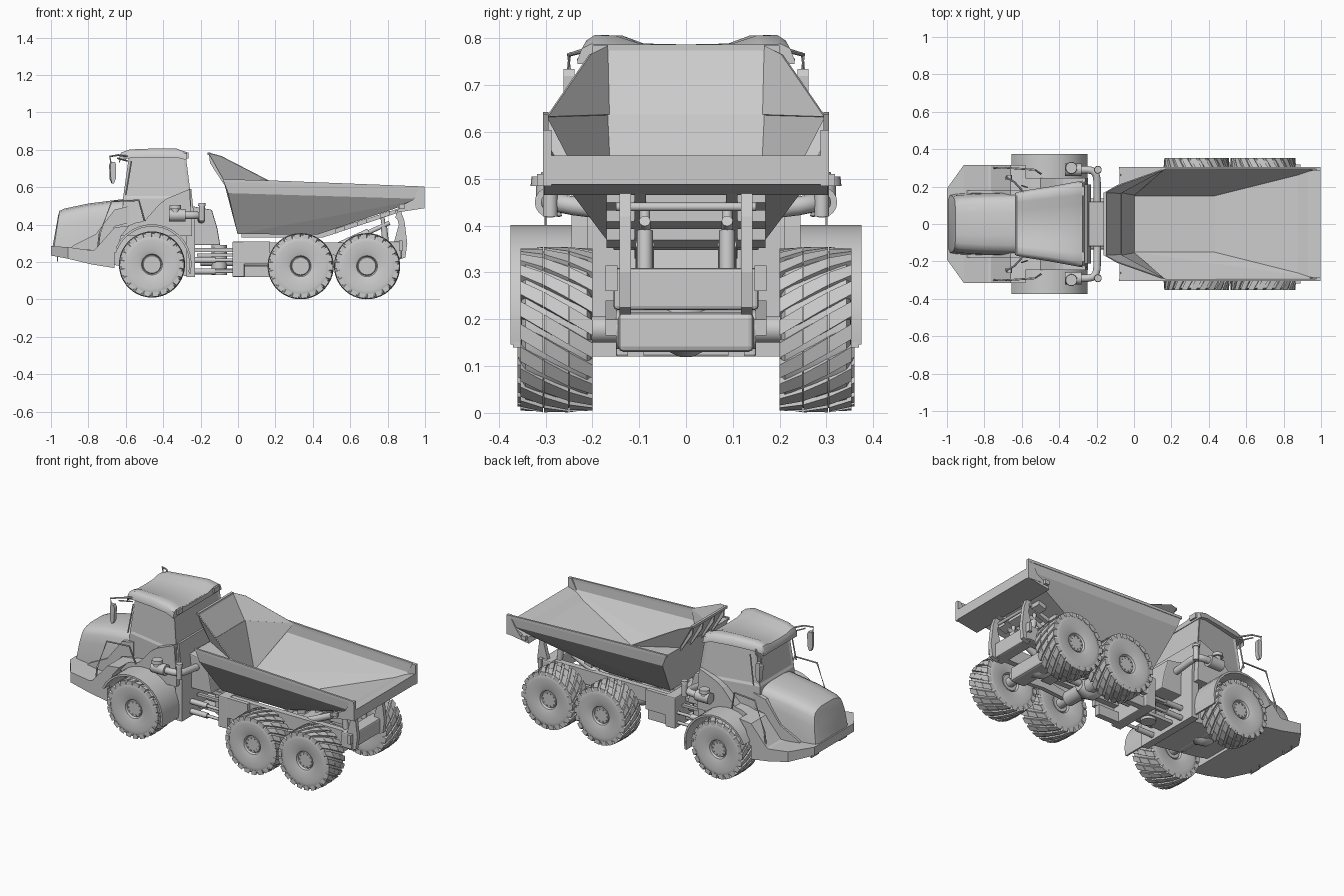
import bpy, bmesh
from math import sin, cos, pi, radians
from mathutils import Vector

if "Cube" in bpy.data.objects:
    bpy.data.objects.remove(bpy.data.objects["Cube"])


def finish(name, bm, mirror=False, smooth=None, bevel=0):
    bmesh.ops.remove_doubles(bm, verts=bm.verts, dist=1e-5)
    bmesh.ops.recalc_face_normals(bm, faces=bm.faces)
    me = bpy.data.meshes.new(name)
    bm.to_mesh(me)
    bm.free()
    if smooth:
        for p in me.polygons:
            p.use_smooth = True
        me.set_sharp_from_angle(angle=radians(smooth))
    ob = bpy.data.objects.new(name, me)
    bpy.context.collection.objects.link(ob)
    if bevel:
        m = ob.modifiers.new("bevel", 'BEVEL')
        m.width, m.segments = bevel, 2
    if mirror:
        m = ob.modifiers.new("mirror", 'MIRROR')
        m.use_axis = (False, True, False)
    return ob


def add_loft(bm, rings):
    vs = [[bm.verts.new(p) for p in r] for r in rings]
    n = len(vs[0])
    for a, b in zip(vs, vs[1:]):
        for i in range(n):
            j = (i + 1) % n
            bm.faces.new((a[i], a[j], b[j], b[i]))
    bm.faces.new(vs[0])
    bm.faces.new(vs[-1])


def loft(name, rings, **k):
    bm = bmesh.new()
    add_loft(bm, rings)
    return finish(name, bm, **k)


def prism(name, pts, y0, y1, **k):
    return loft(name, [[(x, y, z) for x, z in pts] for y in (y0, y1)], **k)


def box(name, x0, x1, y0, y1, z0, z1, **k):
    return prism(name, [(x0, z0), (x1, z0), (x1, z1), (x0, z1)], y0, y1, **k)


def tube(name, pts, r, n=12, **k):
    # round pipe along a path; r may be one radius or one per point
    pts = [Vector(p) for p in pts]
    rs = r if isinstance(r, (list, tuple)) else [r] * len(pts)
    rings = []
    for i, p in enumerate(pts):
        d = (pts[min(i + 1, len(pts) - 1)] - pts[max(i - 1, 0)]).normalized()
        up = Vector((0, 0, 1)) if abs(d.z) < 0.9 else Vector((1, 0, 0))
        u = d.cross(up).normalized()
        v = d.cross(u)
        rings.append([p + rs[i] * (u * cos(2 * pi * t / n) + v * sin(2 * pi * t / n)) for t in range(n)])
    return loft(name, rings, smooth=40, **k)


# wheels: turned tyre and rim, slanted tread lugs in three rows
def wheel(name, cx, cy, cz):
    bm = bmesh.new()
    P = lambda r, y, t: (cx + r * cos(t), cy + y, cz + r * sin(t))
    half = [(.001, .06), (.046, .06), (.05, .053), (.056, .066), (.075, .072), (.13, .076), (.154, .074), (.167, .066)]
    prof = half + [(r, -y) for r, y in reversed(half)]
    add_loft(bm, [[P(r, y, 2 * pi * i / 48) for i in range(48)] for r, y in prof])
    n = 22
    for i in range(n):
        for ya, yb in ((-.077, -.028), (-.026, .026), (.028, .077)):
            rings = []
            for y in (ya, yb):
                t = 2 * pi * i / n + y * 3.4
                edge = abs(y) > .05
                top, bot = (.173, .148) if edge else (.177, .16)
                rings.append([P(bot, y, t - .11), P(top, y, t - .095), P(top, y, t + .095), P(bot, y, t + .11)])
            add_loft(bm, rings)
    for i in range(10):  # wheel nuts
        r = bmesh.ops.create_cube(bm, size=.006)
        bmesh.ops.translate(bm, verts=r['verts'], vec=P(.038, .061, 2 * pi * i / 10))
    finish(name, bm, mirror=True, smooth=35)


for nm, x, y, z in (("front_wheel", -.46, .283, .187), ("middle_wheel", .335, .277, .178), ("rear_wheel", .69, .277, .178)):
    wheel(nm, x, y, z)
    tube(nm + "_axle", [(x, -.23, z), (x, -.15, z), (x, -.15, z), (x, .15, z), (x, .15, z), (x, .23, z)],
         [.028, .028, .042, .042, .028, .028], 16)
    tube(nm + "_differential", [(x - .09, 0, z), (x - .06, 0, z), (x, 0, z), (x + .05, 0, z)], [.025, .05, .06, .03], 14)

# dump body: folded plate shell, closed corner shelves and spill guard wings
V = dict(A=(0, .152, .352), B=(.43, .152, .352), C=(.99, .293, .54), D=(-.05, .298, .57), F=(-.075, .3, .638),
         G=(.99, .3, .6), H=(.17, .297, .632), T=(-.155, .168, .783), U=(-.09, .205, .766), S=(-.072, .165, .636))


def plates(name, sides, spans, thick):
    bm = bmesh.new()
    vert = {(k, s): bm.verts.new((p[0], p[1] * s, p[2])) for k, p in V.items() for s in (1, -1)}
    for f in sides:
        for s in (1, -1):
            bm.faces.new([vert[k, s] for k in f])
    for a, b in spans:
        bm.faces.new([vert[a, 1], vert[b, 1], vert[b, -1], vert[a, -1]])
    bmesh.ops.delete(bm, geom=[v for v in bm.verts if not v.link_faces], context='VERTS')
    ob = finish(name, bm)
    if thick:
        m = ob.modifiers.new("plate", 'SOLIDIFY')
        m.thickness, m.offset = thick, 0


plates("dump_body", ("ABC", "ACD", "ADFS", "DFGC"), ("AB", "BC", "AS"), .008)
plates("spill_guard", ("TUHS",), ("ST",), .006)
plates("corner_plate", ("SFH", "SHA"), (), 0)
prism("body_rim", [(-.08, .628), (.16, .62), (.995, .588), (.995, .604), (.16, .637), (-.08, .643)], .294, .306, mirror=True)
prism("tail_beam", [(.85, .465), (.998, .488), (.998, .55), (.93, .53), (.86, .497)], -.303, .303)
prism("tail_side", [(.9, .49), (.998, .485), (.998, .604), (.975, .604), (.94, .54)], .287, .305, mirror=True)
box("tail_lug", .86, .89, .3, .318, .485, .51, mirror=True)
box("spill_guard_lip", -.162, -.147, -.168, .168, .772, .787)
for y in (.055, .15):
    prism("front_wall_rib", [(-.064, .6), (-.075, .638), (-.155, .778), (-.15, .73), (-.085, .63)], y - .005, y + .005, mirror=True)
for x in (.52, .64, .76):
    z = .352 + (x - .43) * .335
    prism("floor_crossbeam", [(x, z - .03), (x + .05, z - .013), (x + .05, z + .012), (x, z - .005)], -.17, .17)
prism("floor_runner", [(.02, .33), (.45, .33), (.9, .478), (.9, .5), (.43, .35), (.02, .35)], .085, .11, mirror=True)

# rear frame, hinges and hoist rams
box("frame_rail", 0, .87, .09, .125, .22, .305, mirror=True)
box("frame_lower_rail", 0, .17, .09, .125, .12, .18, mirror=True)
box("frame_front_block", -.03, .035, -.15, .15, .12, .31, bevel=.006)
box("frame_side_plate", .03, .17, .125, .15, .19, .31, mirror=True)
box("frame_crossmember", .48, .55, -.125, .125, .2, .29)
box("tail_crossmember", .8, .875, -.155, .155, .22, .31, bevel=.008)
box("lower_rear_guard", .65, .75, -.145, .145, .13, .215, bevel=.012)
prism("tail_hinge_leg", [(.85, .21), (.895, .225), (.905, .3), (.89, .42), (.87, .475), (.84, .475), (.86, .4), (.835, .31)],
      .118, .142, mirror=True)
tube("tail_hinge_pin", [(.85, -.15, .44), (.85, .15, .44)], .009)
box("tail_lamp_bracket", .86, .88, .146, .172, .26, .315, mirror=True)
tube("hoist_ram", [(.46, .088, .25), (.7, .088, .36), (.7, .088, .36), (.81, .088, .41)], [.02, .02, .012, .012], mirror=True)
tube("hoist_column", [(.79, .088, .3), (.78, .088, .39), (.78, .088, .39), (.77, .088, .45)], [.017, .017, .011, .011], mirror=True)
prism("walking_beam", [(.3, .2), (.51, .24), (.73, .2), (.73, .165), (.51, .18), (.3, .165)], .145, .172, mirror=True)
tube("drive_shaft", [(-.2, 0, .2), (.6, 0, .19)], .02)

# articulation joint and steering rams
tube("hitch_pivot", [(-.1, 0, .13), (-.1, 0, .29)], .042, 20)
box("hitch_upper_arm", -.24, -.02, -.05, .05, .255, .275)
box("hitch_lower_arm", -.24, -.02, -.05, .05, .145, .165)
for z in (.15, .21):
    tube("steering_ram", [(-.25, .12, z), (-.12, .12, z), (-.12, .12, z), (0, .12, z)], [.016, .016, .009, .009], mirror=True)
box("hose_bundle", -.22, -.03, .06, .08, .23, .245, mirror=True)

# front chassis and bodywork
prism("front_chassis", [(-.72, .2), (-.6, .17), (-.24, .12), (-.24, .38), (-.72, .38)], -.17, .17)
prism("rear_bulkhead", [(-.275, .12), (-.23, .12), (-.23, .4), (-.25, .59), (-.275, .59)], -.212, .212)
prism("rear_service_tower", [(-.25, .29), (-.095, .29), (-.11, .38), (-.14, .48), (-.2, .49), (-.25, .5)], -.12, .12, bevel=.006)
box("tower_bracket", -.2, -.155, -.12, .12, .42, .455)
prism("side_panel", [(-.64, .37), (-.55, .41), (-.5, .42), (-.42, .51), (-.38, .54), (-.26, .59), (-.245, .4), (-.245, .34), (-.64, .34)],
      -.245, .245)
loft("bumper_deck", [[(x, -w, a), (x, w, a), (x, w, b), (x, -w, b)] for x, w, a, b in
                     ((-1, .19, .235, .285), (-.91, .315, .218, .28), (-.78, .315, .187, .262), (-.66, .315, .168, .3))])
prism("fender_step", [(-.78, .25), (-.65, .25), (-.625, .34), (-.58, .395), (-.66, .385)], .15, .315, mirror=True)
arch = [(-.46 + r * cos(radians(a)), .19 + r * sin(radians(a))) for r, rng in
        ((.212, range(-12, 160, 12)), (.2, range(156, -13, -12))) for a in rng]
prism("front_fender", arch, .2, .375, mirror=True, smooth=35)
box("mud_flap", -.262, -.252, .21, .37, .14, .21, mirror=True)


# rounded sloping hood
def hood_ring(x, w, zb, zt, lean):
    h = [(w + .02, zb), (w + .012, zt - .09), (w, zt - .04), (w - .012, zt - .016), (w - .04, zt - .002), (w * .4, zt + .006)]
    return [(x + lean * (z - zb), y, z) for y, z in h + [(-y, z) for y, z in reversed(h)]]


loft("hood", [hood_ring(-.992, .115, .28, .445, .18), hood_ring(-.985, .135, .27, .468, .15), hood_ring(-.95, .142, .26, .48, .1),
              hood_ring(-.8, .15, .26, .507, 0), hood_ring(-.58, .155, .26, .535, 0)], smooth=40)
prism("hood_side_skirt", [(-.9, .27), (-.74, .265), (-.66, .39), (-.58, .41), (-.58, .5), (-.66, .48), (-.76, .35), (-.88, .29)],
      .15, .178, mirror=True)
tube("deck_handrail", [(-.75, .3, .265), (-.74, .3, .35), (-.675, .3, .525), (-.53, .29, .53), (-.5, .27, .42)], .005, 8, mirror=True)
tube("boarding_step", [(-.965, .1, .25), (-.965, .1, .205), (-.965, .17, .205), (-.965, .17, .25)], .004, 8, mirror=True)

# cab with recessed windows
bm = bmesh.new()
add_loft(bm, [[(a, -f, z), (b, -r, z), (b, r, z), (a, f, z)] for a, b, f, r, z in
              ((-.62, -.25, .165, .235, .38), (-.615, -.25, .165, .235, .54), (-.582, -.28, .155, .215, .775))])
bmesh.ops.recalc_face_normals(bm, faces=bm.faces)
win = [f for f in bm.faces if f.calc_center_median().z > .6 and abs(f.normal.z) < .7]
bmesh.ops.inset_individual(bm, faces=win, thickness=.022, depth=-.005)
finish("cab", bm)
tube("door_handrail", [(-.6, .205, .56), (-.57, .195, .74)], .004, 8, mirror=True)

# roof with raised sides and a flat dished middle
rows = []
for x, w, z, k in ((-.635, .165, .755, .3), (-.625, .17, .772, .6), (-.58, .18, .78, 1), (-.45, .2, .785, 1), (-.33, .222, .785, 1),
                   (-.275, .232, .77, .8)):
    t = [-1, -.96, -.88, -.68, -.45, 0, .45, .68, .88, .96, 1]
    lift = [-.02, .01, .022, .021, .004, .002, .004, .021, .022, .01, -.02]
    rows.append([(x, w * a, z + b * k) for a, b in zip(t, lift)] + [(x, w, z - .025), (x, -w, z - .025)])
loft("cab_roof", rows, smooth=40)
box("roof_rear_lamp", -.29, -.265, .15, .2, .755, .785, mirror=True)
box("roof_front_lamp", -.625, -.6, .1, .15, .745, .77, mirror=True)

# mirrors
tube("mirror_arm", [(-.59, .17, .765), (-.64, .225, .772), (-.685, .25, .765), (-.68, .25, .73)], .005, 8, mirror=True)
tube("mirror_brace", [(-.59, .17, .74), (-.645, .23, .755)], .004, 8, mirror=True)
loft("mirror", [[(-.67 + a * dx, .25 + b, z) for a, b in ((-1, -.012), (-.6, .012), (1, .012), (1, -.012))]
                for z, dx in ((.62, .006), (.645, .017), (.72, .019), (.735, .012))], mirror=True)

# air cleaners and curved intake pipes
tube("intake_pipe", [(-.36, .29, .45), (-.25, .29, .45), (-.225, .286, .45), (-.205, .27, .448), (-.198, .24, .442), (-.196, .1, .425)],
     .02, 16, mirror=True)
tube("air_cleaner", [(-.37, .29, .45), (-.28, .29, .45)], .033, 18, mirror=True)
tube("air_cleaner_cap", [(-.335, .3, .45), (-.335, .3, .485), (-.335, .3, .485), (-.335, .3, .505)], [.02, .02, .032, .03], 18, mirror=True)
tube("exhaust_stub", [(-.193, .29, .42), (-.193, .29, .5), (-.193, .29, .5), (-.193, .29, .515)], [.016, .016, .021, .019], 14, mirror=True)
